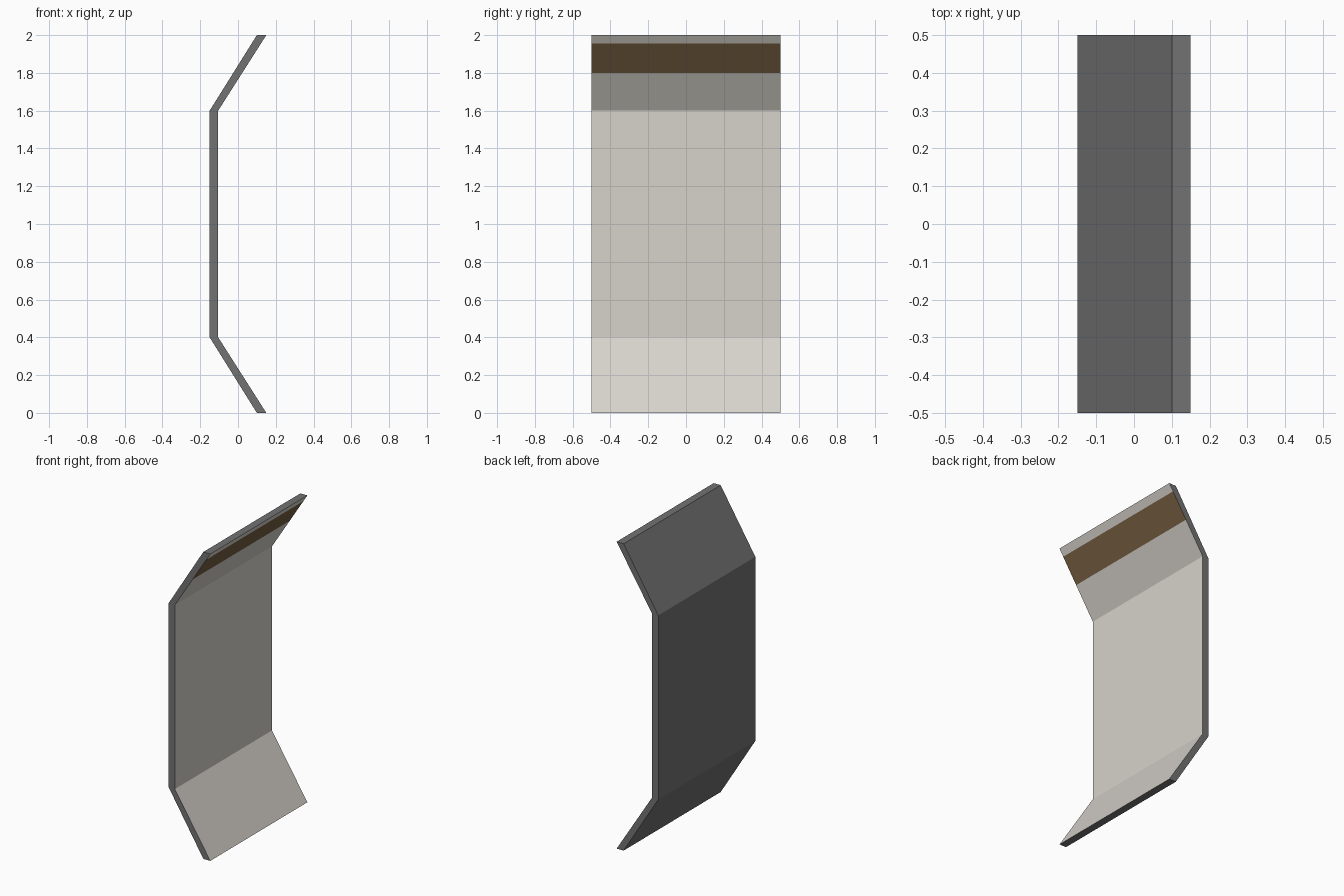
import bpy, bmesh

if "Cube" in bpy.data.objects:
    bpy.data.objects.remove(bpy.data.objects["Cube"])

def material(name, rgb):
    m = bpy.data.materials.new(name)
    m.diffuse_color = (*rgb, 1)
    m.use_nodes = True
    m.node_tree.nodes["Principled BSDF"].inputs["Base Color"].default_value = m.diffuse_color
    return m

mats = [material("dark grey shell", (0.17, 0.17, 0.17)),
        material("pale lining", (0.68, 0.65, 0.60)),
        material("brown stripe", (0.19, 0.118, 0.056))]

# Matching side profiles (x, z); the extra points on the upper slope bound the stripe
def slope(z, x0, x1):
    return (x0 + (x1 - x0) * (z - 1.6) / 0.4, z)

def profile(x_tip, x_mid):
    return [(x_tip, 0), (x_mid, 0.4), (x_mid, 1.6),
            slope(1.80, x_mid, x_tip), slope(1.955, x_mid, x_tip), (x_tip, 2)]

outer, inner = profile(0.10, -0.15), profile(0.15, -0.105)

bm = bmesh.new()
def row(points, y):
    return [bm.verts.new((x, y, z)) for x, z in points]

of, ob, nf, nb = row(outer, -0.5), row(outer, 0.5), row(inner, -0.5), row(inner, 0.5)

def face(verts, mat=0):
    bm.faces.new(verts).material_index = mat

for i in range(len(outer) - 1):
    j = i + 1
    face((of[i], of[j], ob[j], ob[i]))                         # outer shell
    face((nf[i], nb[i], nb[j], nf[j]), 2 if i == 3 else 1)     # lining and stripe
    face((of[i], nf[i], nf[j], of[j]))                         # front rim
    face((ob[i], ob[j], nb[j], nb[i]))                         # back rim
face((of[0], ob[0], nb[0], nf[0]))                             # bottom edge
face((of[-1], nf[-1], nb[-1], ob[-1]))                         # top edge
bmesh.ops.recalc_face_normals(bm, faces=bm.faces)

mesh = bpy.data.meshes.new("folded_panel")
bm.to_mesh(mesh)
bm.free()
for m in mats:
    mesh.materials.append(m)
bpy.context.collection.objects.link(bpy.data.objects.new("folded_panel", mesh))
